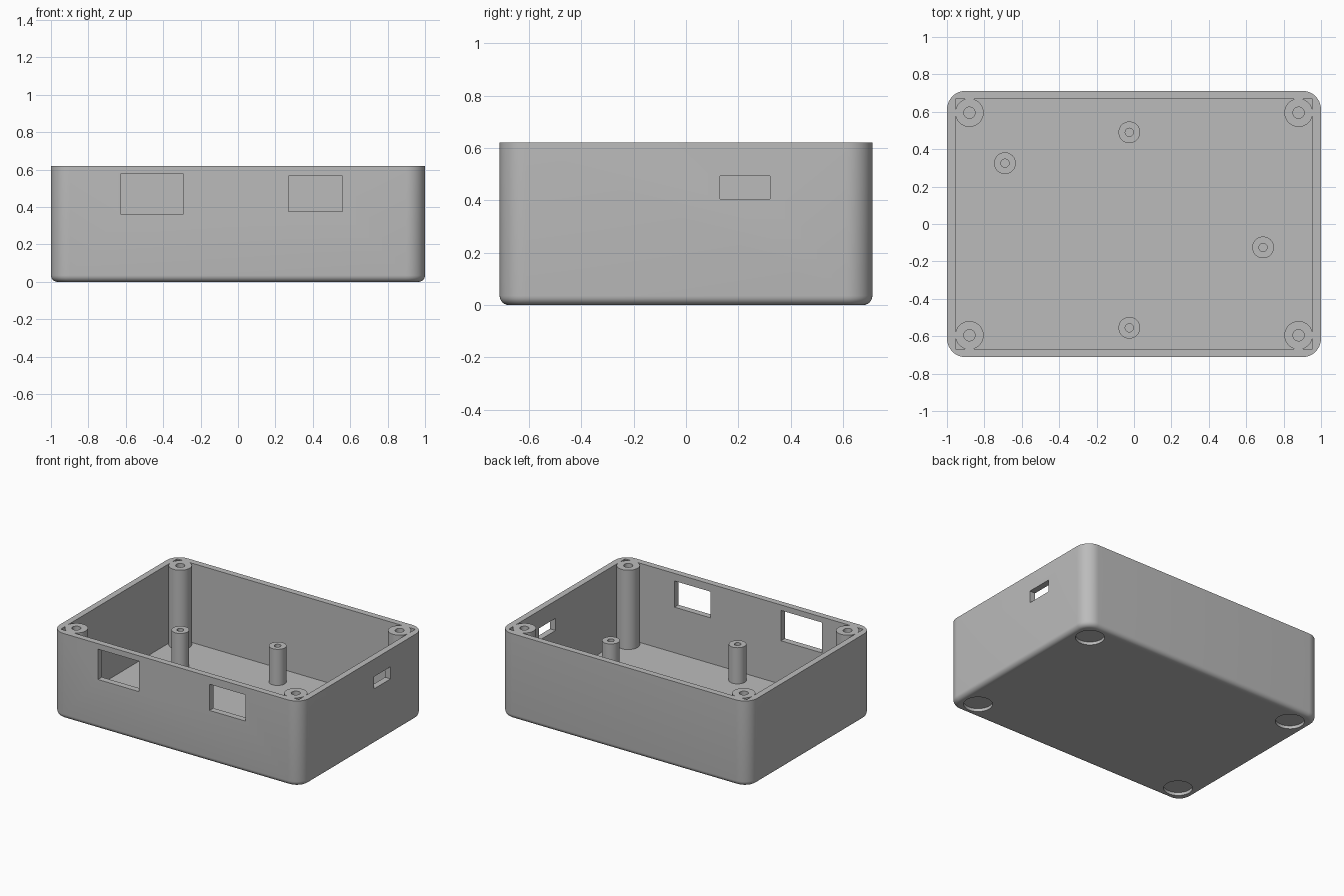
import bpy, bmesh, math
from mathutils import Matrix, Vector

if "Cube" in bpy.data.objects:
    bpy.data.objects.remove(bpy.data.objects["Cube"], do_unlink=True)

grey = bpy.data.materials.new("plain grey")
grey.use_nodes = True
colour = (0.5, 0.5, 0.5, 1)
grey.diffuse_color = colour
grey.node_tree.nodes["Principled BSDF"].inputs["Base Color"].default_value = colour

HALF_X, HALF_Y, HEIGHT = 1.0, 0.712, 0.62
WALL, FLOOR = 0.045, 0.045


def finish(bm, name):
    bmesh.ops.recalc_face_normals(bm, faces=bm.faces)
    mesh = bpy.data.meshes.new(name)
    bm.to_mesh(mesh)
    bm.free()
    ob = bpy.data.objects.new(name, mesh)
    mesh.materials.append(grey)
    bpy.context.collection.objects.link(ob)
    return ob


def add_box(bm, low, high):
    low, high = Vector(low), Vector(high)
    place = Matrix.Translation((low + high) / 2) @ Matrix.Diagonal((*(high - low), 1))
    return bmesh.ops.create_cube(bm, size=1, matrix=place)["verts"]


def add_cylinder(bm, x, y, radius, low, high):
    bmesh.ops.create_cone(bm, cap_ends=True, segments=48, radius1=radius, radius2=radius,
                          depth=high - low, matrix=Matrix.Translation((x, y, (low + high) / 2)))


def subtract(target, cutter):
    cutter.hide_render = True
    mod = target.modifiers.new("cut", "BOOLEAN")
    mod.operation, mod.solver, mod.object = "DIFFERENCE", "EXACT", cutter
    bpy.context.view_layer.objects.active = target
    bpy.ops.object.modifier_apply(modifier=mod.name)
    bpy.data.objects.remove(cutter, do_unlink=True)


corners = [(sx, sy) for sx in (-1, 1) for sy in (-1, 1)]
posts = [(0.88 * sx, 0.595 * sy) for sx, sy in corners]
pillars = [(-0.025, 0.49), (-0.69, 0.325), (0.69, -0.125), (-0.025, -0.555)]
PILLAR_TOP = 0.307

# Outer block: round the upright corners, then the bottom edge
bm = bmesh.new()
add_box(bm, (-HALF_X, -HALF_Y, 0), (HALF_X, HALF_Y, HEIGHT))
upright = [e for e in bm.edges if abs(e.verts[0].co.z - e.verts[1].co.z) > 0.1]
bmesh.ops.bevel(bm, geom=upright, offset=0.1, segments=12, profile=0.5, affect="EDGES")
bottom = [e for e in bm.edges if all(v.co.z < 0.001 for v in e.verts)]
bmesh.ops.bevel(bm, geom=bottom, offset=0.035, segments=6, profile=0.5, affect="EDGES")
case = finish(bm, "enclosure_tray")

# Cavity, leaving the corner posts and the short pillars standing
bm = bmesh.new()
add_box(bm, (WALL - HALF_X, WALL - HALF_Y, FLOOR), (HALF_X - WALL, HALF_Y - WALL, HEIGHT + 0.1))
cavity = finish(bm, "cavity_cutter")
bm = bmesh.new()
for x, y in posts:
    add_cylinder(bm, x, y, 0.076, 0, HEIGHT + 0.2)
for x, y in pillars:
    add_cylinder(bm, x, y, 0.058, 0, PILLAR_TOP)
subtract(cavity, finish(bm, "post_shapes"))
subtract(case, cavity)

# Screw holes, wall openings and foot recesses
bm = bmesh.new()
for x, y in posts:
    add_cylinder(bm, x, y, 0.03, HEIGHT - 0.3, HEIGHT + 0.1)
for x, y in pillars:
    add_cylinder(bm, x, y, 0.022, FLOOR + 0.01, PILLAR_TOP + 0.05)
for sx, sy in corners:
    add_cylinder(bm, 0.855 * sx, 0.57 * sy, 0.095, -0.1, 0.022)
add_box(bm, (-0.625, -0.8, 0.36), (-0.295, -0.65, 0.58))
add_box(bm, (0.27, -0.8, 0.375), (0.56, -0.65, 0.565))
add_box(bm, (0.93, 0.13, 0.405), (1.1, 0.32, 0.493))
subtract(case, finish(bm, "opening_cutter"))

# Smooth shading with sharp edges kept
bpy.ops.object.select_all(action="DESELECT")
case.select_set(True)
bpy.context.view_layer.objects.active = case
bpy.ops.object.shade_smooth_by_angle(angle=math.radians(30))
